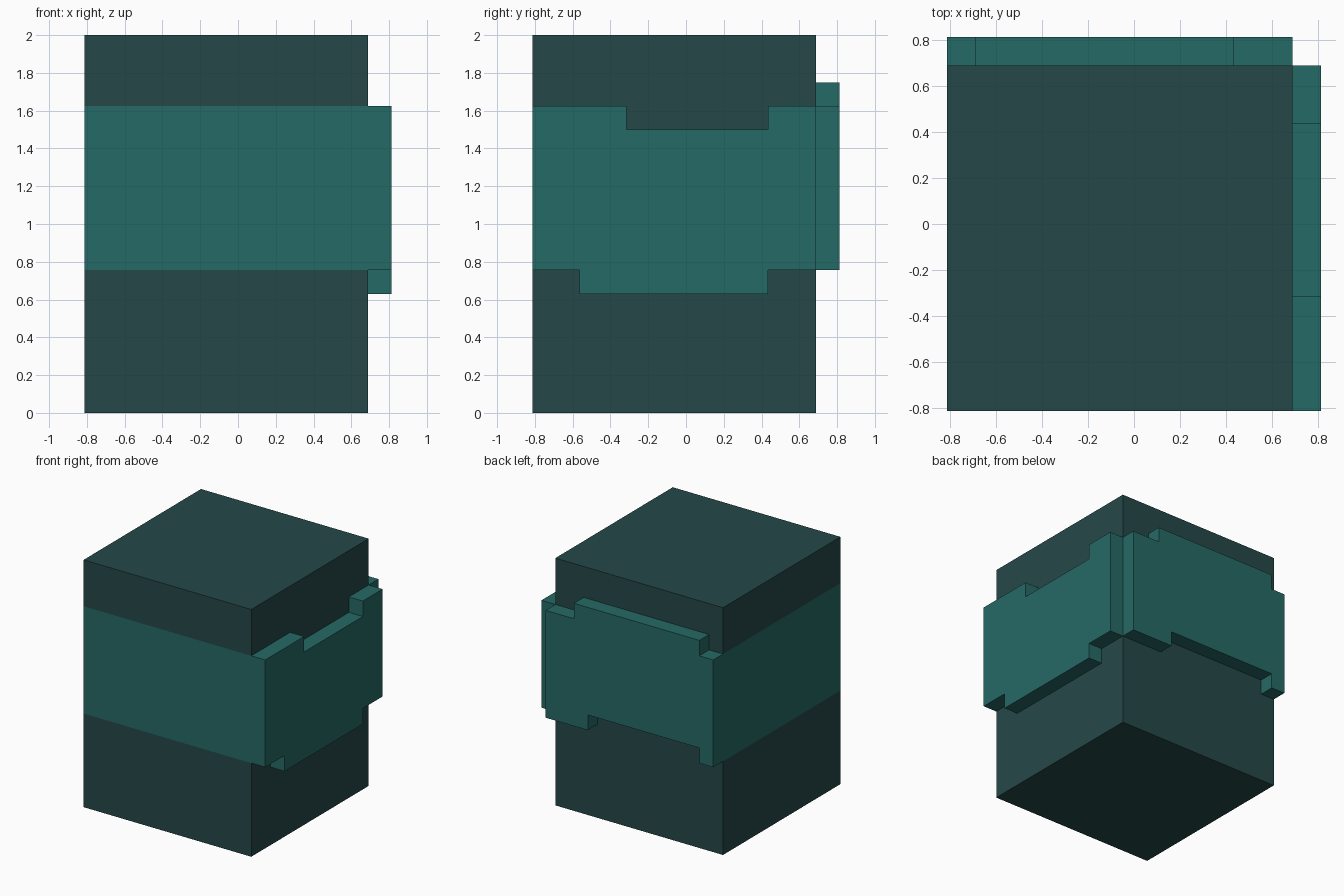
import bpy
import bmesh
from mathutils import Vector

if "Cube" in bpy.data.objects:
    bpy.data.objects.remove(bpy.data.objects["Cube"])

LO, IN, OUT = -0.8125, 0.6875, 0.8125   # box minimum, box maximum, plate outer face
BAND_LO, BAND_HI = 0.757, 1.625         # band heights


def material(name, rgb):
    m = bpy.data.materials.new(name)
    m.diffuse_color = (*rgb, 1.0)
    m.use_nodes = True
    m.node_tree.nodes["Principled BSDF"].inputs["Base Color"].default_value = m.diffuse_color
    return m


dark = material("dark slate green", (0.0185, 0.064, 0.066))
teal = material("teal", (0.0185, 0.142, 0.133))


def finish(bm, name, mats):
    bmesh.ops.recalc_face_normals(bm, faces=bm.faces)
    mesh = bpy.data.meshes.new(name)
    bm.to_mesh(mesh)
    bm.free()
    for m in mats:
        mesh.materials.append(m)
    obj = bpy.data.objects.new(name, mesh)
    bpy.context.collection.objects.link(obj)
    return obj


def plate(name, profile, place, offset):
    """Extrude a stepped (along, z) profile outwards from a box side."""
    bm = bmesh.new()
    face = bm.faces.new([bm.verts.new(place(a, z)) for a, z in profile])
    ext = bmesh.ops.extrude_face_region(bm, geom=[face])
    verts = [v for v in ext["geom"] if isinstance(v, bmesh.types.BMVert)]
    bmesh.ops.translate(bm, verts=verts, vec=offset)
    finish(bm, name, [teal])


# Main block, with the band cut into its front and left faces
bm = bmesh.new()
bmesh.ops.create_cube(bm, size=1.0)
mid = (LO + IN) / 2
for v in bm.verts:
    v.co = Vector((v.co.x * 1.5 + mid, v.co.y * 1.5 + mid, v.co.z * 2 + 1))
for z in (BAND_LO, BAND_HI):
    bmesh.ops.bisect_plane(bm, geom=bm.verts[:] + bm.edges[:] + bm.faces[:],
                           plane_co=(0, 0, z), plane_no=(0, 0, 1))
bm.normal_update()
for f in bm.faces:
    in_band = BAND_LO < f.calc_center_median().z < BAND_HI
    if in_band and (f.normal.x < -0.5 or f.normal.y < -0.5):
        f.material_index = 1
finish(bm, "main_block", [dark, teal])

# Right raised band: notch along the top, tab along the bottom
plate("right_band",
      [(LO, BAND_LO), (-0.565, BAND_LO), (-0.565, 0.63), (0.435, 0.63),
       (0.435, BAND_LO), (IN, BAND_LO), (IN, BAND_HI), (0.435, BAND_HI),
       (0.435, 1.5), (-0.315, 1.5), (-0.315, BAND_HI), (LO, BAND_HI)],
      lambda a, z: (IN, a, z), (OUT - IN, 0, 0))

# Back raised band: tab along the top, notch along the bottom
plate("back_band",
      [(LO, BAND_LO), (-0.6875, BAND_LO), (-0.6875, 0.88), (0.31, 0.88),
       (0.31, BAND_LO), (IN, BAND_LO), (IN, BAND_HI), (0.435, BAND_HI),
       (0.435, 1.75), (-0.6875, 1.75), (-0.6875, BAND_HI), (LO, BAND_HI)],
      lambda a, z: (a, IN, z), (0, OUT - IN, 0))
